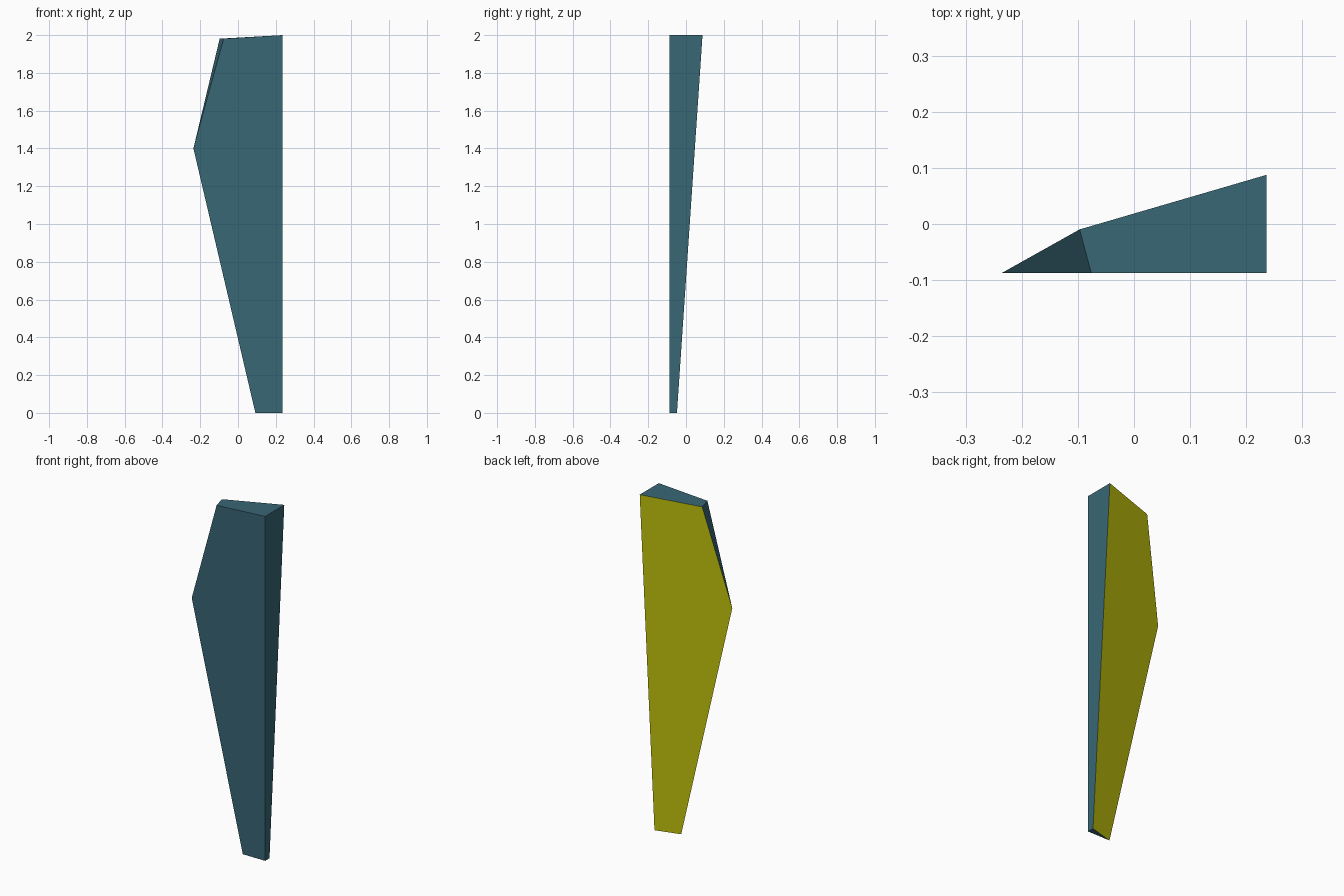
import bpy, bmesh

if "Cube" in bpy.data.objects:
    bpy.data.objects.remove(bpy.data.objects["Cube"])

FRONT = -0.0875


def material(name, rgb):
    m = bpy.data.materials.new(name)
    m.diffuse_color = (*rgb, 1)
    m.use_nodes = True
    m.node_tree.nodes["Principled BSDF"].inputs["Base Color"].default_value = m.diffuse_color
    return m


def back_y(x, z):
    """Sloping back plane, thin at the left and bottom."""
    return max(FRONT, 0.0875 + 0.288 * (x - 0.236) - 0.0677 * (2 - z))


# Flat front outline (x, z) and how far each corner shifts in x at the back
outline = [(0.236, 0, 0), (0.236, 2, 0), (-0.076, 1.981, -0.021),
           (-0.236, 1.4, 0), (0.092, 0, 0)]

bm = bmesh.new()
front = [bm.verts.new((x, FRONT, z)) for x, z, s in outline]
back = [bm.verts.new((x + s, back_y(x + s, z), z)) for x, z, s in outline]

# The last two corners taper to a sharp edge on the front outline
for i in (3, 4):
    back[i].co = front[i].co
bm.faces.new(front)
bm.faces.new(back[::-1])
for i in range(5):
    j = (i + 1) % 5
    bm.faces.new((front[i], back[i], back[j], front[j]))
bmesh.ops.remove_doubles(bm, verts=bm.verts, dist=0.0005)
bmesh.ops.recalc_face_normals(bm, faces=bm.faces)

# Yellow on the broad back face, teal everywhere else
bm.normal_update()
for f in bm.faces:
    f.material_index = int(f.normal.y > 0.7)

mesh = bpy.data.meshes.new("tapered_blade")
bm.to_mesh(mesh)
bm.free()
mesh.materials.append(material("dark teal", (0.04, 0.135, 0.18)))
mesh.materials.append(material("olive yellow", (0.58, 0.58, 0.004)))
blade = bpy.data.objects.new("tapered_blade", mesh)
bpy.context.collection.objects.link(blade)
